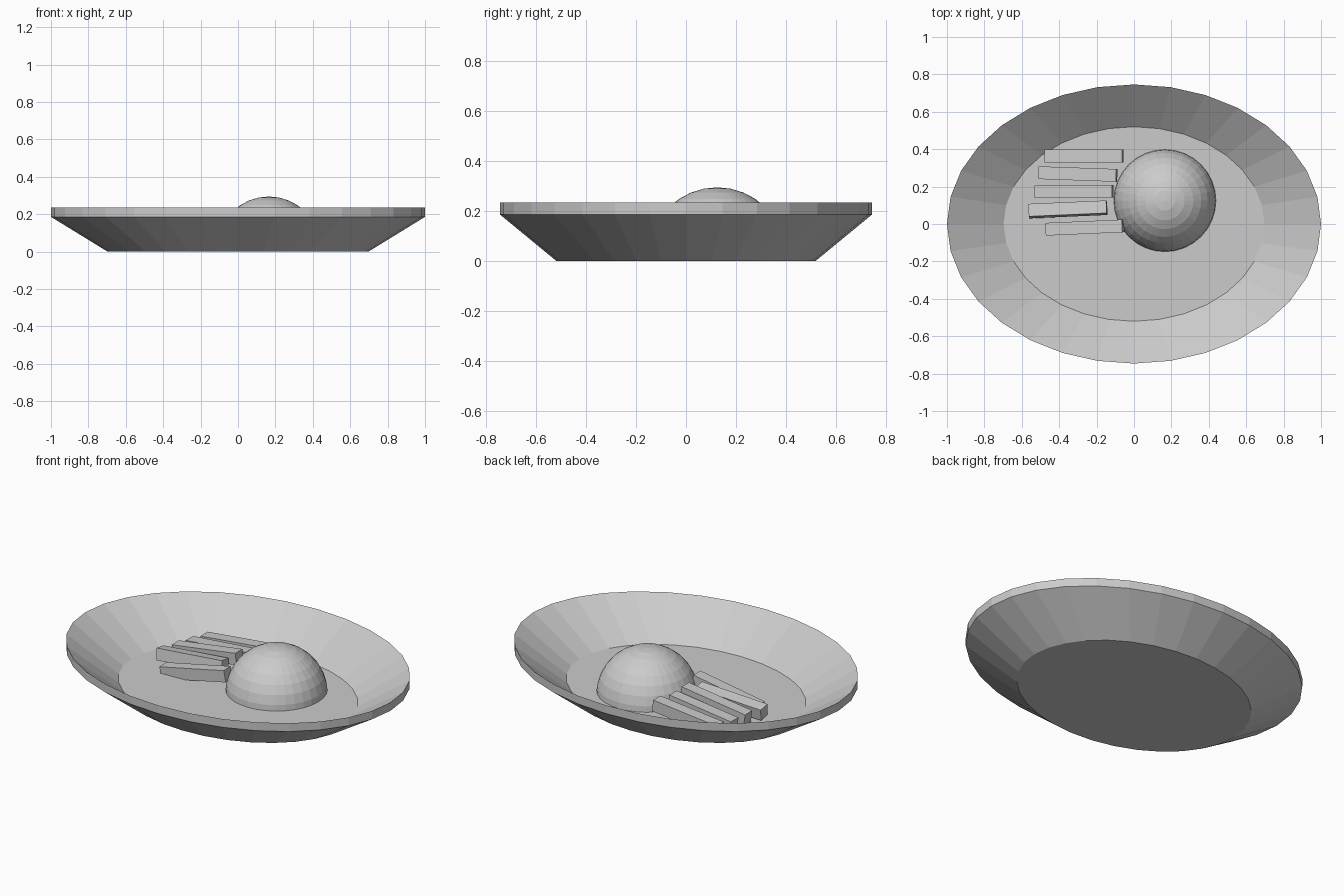
import bpy, bmesh
from math import sin, cos, pi, radians
from mathutils import Matrix

cube = bpy.data.objects.get("Cube")
if cube:
    bpy.data.objects.remove(cube, do_unlink=True)

# Single plain material
grey = bpy.data.materials.new("light_grey")
grey.use_nodes = True
COLOUR = (0.6, 0.6, 0.6, 1)
grey.diffuse_color = COLOUR
grey.node_tree.nodes["Principled BSDF"].inputs["Base Color"].default_value = COLOUR


def make_object(name, bm, location=(0, 0, 0), rotation=(0, 0, 0)):
    """Turn a bmesh into a flat-shaded object."""
    bmesh.ops.recalc_face_normals(bm, faces=bm.faces)
    mesh = bpy.data.meshes.new(name)
    bm.to_mesh(mesh)
    bm.free()
    mesh.materials.append(grey)
    obj = bpy.data.objects.new(name, mesh)
    obj.location = location
    obj.rotation_euler = [radians(a) for a in rotation]
    bpy.context.collection.objects.link(obj)
    return obj


# Oval plate: elliptical rings from underside, over the rim, to the floor
SIDES, OVAL, BASE = 32, 0.746, 0.697
profile = [(BASE, 0), (1, 0.186), (1, 0.235), (BASE, 0.04)]
bm = bmesh.new()
rings = []
for r, z in profile:
    angles = [2 * pi * i / SIDES for i in range(SIDES)]
    rings.append([bm.verts.new((r * cos(a), r * OVAL * sin(a), z)) for a in angles])
for low, high in zip(rings, rings[1:]):
    for i in range(SIDES):
        j = (i + 1) % SIDES
        bm.faces.new((low[i], low[j], high[j], high[i]))
bm.faces.new(rings[0])
bm.faces.new(rings[-1])
make_object("oval_plate", bm)

# Domed mound: upper half of a sphere, closed underneath
bm = bmesh.new()
bmesh.ops.create_uvsphere(bm, u_segments=32, v_segments=16, radius=0.275)
geom = bm.verts[:] + bm.edges[:] + bm.faces[:]
bmesh.ops.bisect_plane(bm, geom=geom, dist=0.0001, plane_co=(0, 0, 0),
                       plane_no=(0, 0, 1), clear_inner=True)
bmesh.ops.holes_fill(bm, edges=[e for e in bm.edges if e.is_boundary])
make_object("domed_mound", bm, (0.165, 0.125, 0.02))

# Row of sticks leaning on the mound: centre, then roll, tilt and yaw
sticks = [
    ((-0.267, 0.364, 0.095), (0, -6, 0)),
    ((-0.30, 0.267, 0.095), (0, -6, -2)),
    ((-0.32, 0.174, 0.11), (0, -8, 0.5)),
    ((-0.353, 0.078, 0.10), (-9, -4, 2.5)),
    ((-0.262, -0.019, 0.083), (0, -11, 2.5)),
]
for n, (centre, turn) in enumerate(sticks, 1):
    bm = bmesh.new()
    bmesh.ops.create_cube(bm, size=1, matrix=Matrix.Diagonal((0.417, 0.068, 0.068, 1)))
    make_object(f"stick_{n}", bm, centre, turn)
